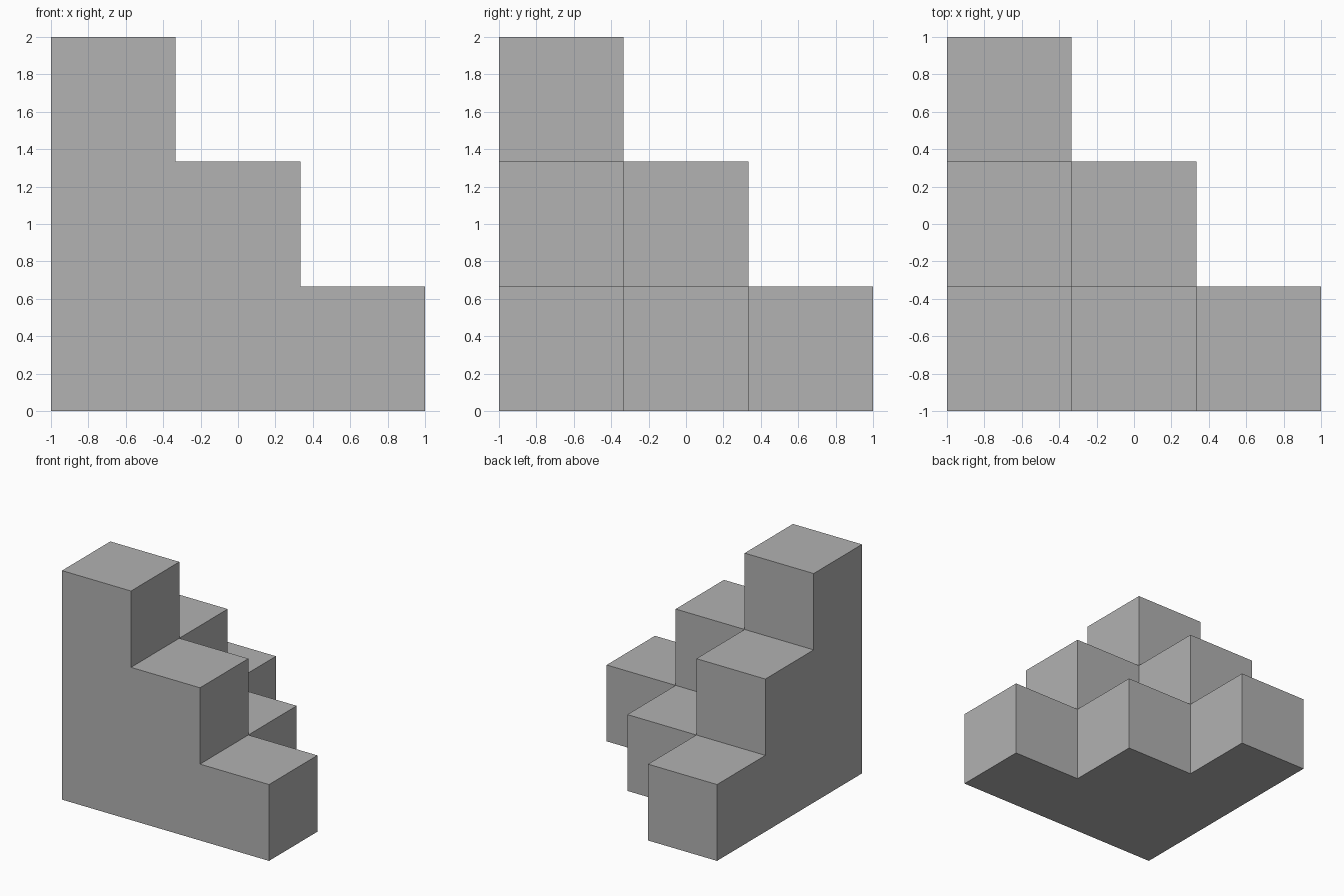
import bpy
import bmesh
from mathutils import Vector

STEPS = 3
SIZE = 2 / STEPS

# Remove the default object
default = bpy.data.objects.get("Cube")
if default:
    bpy.data.objects.remove(default, do_unlink=True)

# Single stone colour
grey = bpy.data.materials.new("plain grey")
grey.use_nodes = True
colour = (0.445, 0.445, 0.445, 1)
grey.diffuse_color = colour
grey.node_tree.nodes["Principled BSDF"].inputs["Base Color"].default_value = colour

# Cells filling a corner, one fewer with each step outward or upward
r = range(STEPS)
cells = {(i, j, k) for i in r for j in r for k in r if i + j + k < STEPS}

# Outer skin: a square on every cell side that has no neighbour
bm = bmesh.new()
for cell in cells:
    for axis in range(3):
        for side in (-1, 1):
            neighbour = list(cell)
            neighbour[axis] += side
            if tuple(neighbour) in cells:
                continue
            corners = []
            for u, v in ((0, 0), (1, 0), (1, 1), (0, 1)):
                p = Vector(cell)
                p[axis] += side > 0
                p[(axis + 1) % 3] += u
                p[(axis + 2) % 3] += v
                corners.append(bm.verts.new(p * SIZE - Vector((1, 1, 0))))
            bm.faces.new(corners if side > 0 else corners[::-1])

# Weld, then merge coplanar squares into clean flat walls
bmesh.ops.remove_doubles(bm, verts=bm.verts, dist=0.001)
bmesh.ops.dissolve_limit(bm, angle_limit=0.01, verts=bm.verts, edges=bm.edges)
bmesh.ops.recalc_face_normals(bm, faces=bm.faces)

mesh = bpy.data.meshes.new("corner_steps")
bm.to_mesh(mesh)
bm.free()
mesh.materials.append(grey)
steps = bpy.data.objects.new("corner_steps", mesh)
bpy.context.collection.objects.link(steps)
